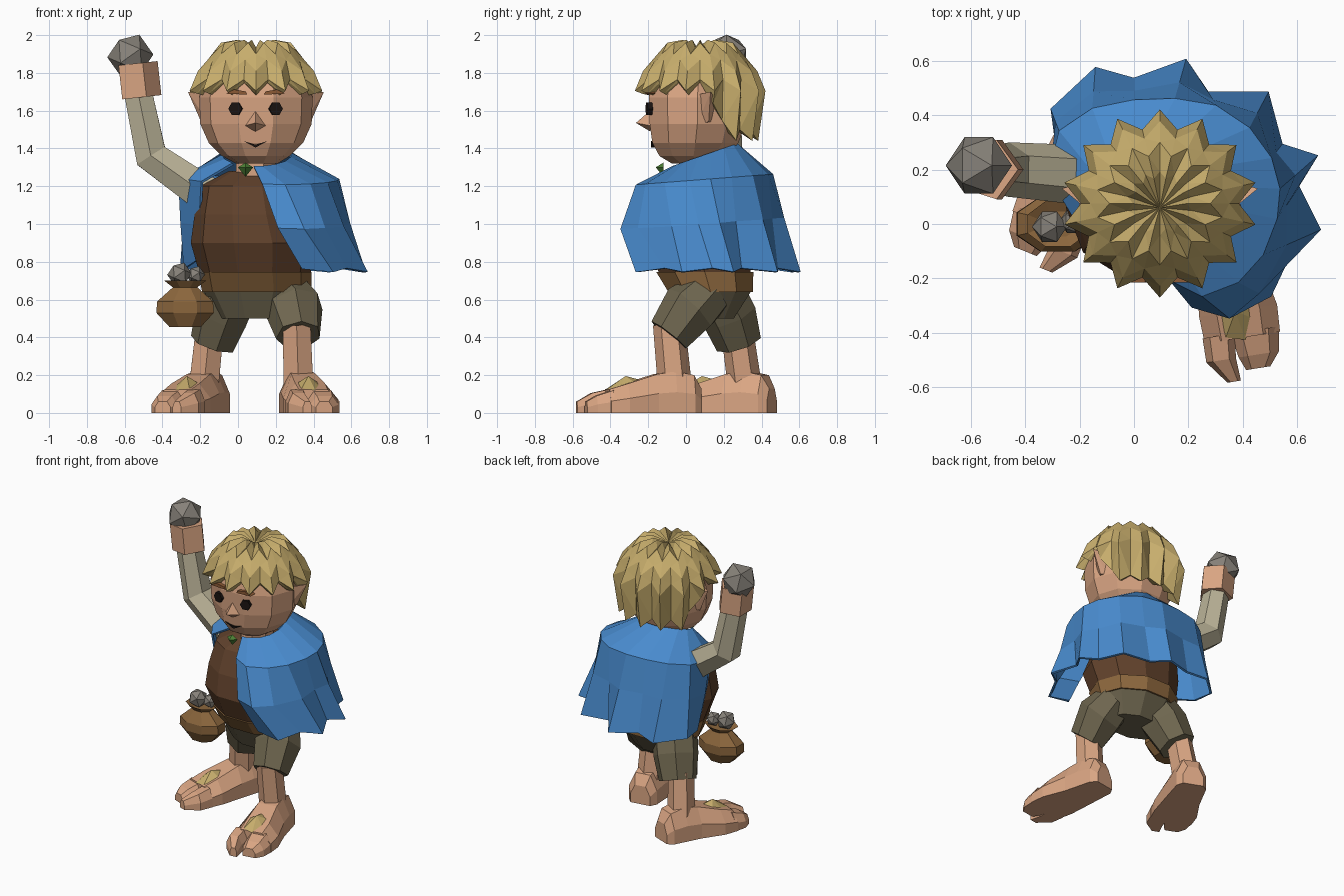
import bpy, bmesh
from math import sin, cos, pi, radians
from mathutils import Vector, Matrix

if "Cube" in bpy.data.objects:
    bpy.data.objects.remove(bpy.data.objects["Cube"])


def mat(name, hexcol):
    m = bpy.data.materials.new(name)
    lin = [((int(hexcol[i:i + 2], 16) / 255) ** 2.2) for i in (0, 2, 4)]
    m.diffuse_color = (*lin, 1)
    m.use_nodes = True
    m.node_tree.nodes["Principled BSDF"].inputs["Base Color"].default_value = m.diffuse_color
    return m


SKIN, HAIR, BLUE = mat("skin", "D9A482"), mat("hair", "C6AC6C"), mat("cape_blue", "4A8ACD")
VEST, BELT, CLOTH = mat("vest_brown", "60432F"), mat("leather", "8A663F"), mat("trousers", "6E6650")
SHIRT, STONE, DARK = mat("shirt", "B9B196"), mat("stone", "858078"), mat("dark", "201A18")
GREEN, BROWN = mat("green", "4E8038"), mat("brow_brown", "8A5A38")


def finish(name, bm, m):
    bmesh.ops.recalc_face_normals(bm, faces=bm.faces)
    me = bpy.data.meshes.new(name)
    bm.to_mesh(me)
    bm.free()
    ob = bpy.data.objects.new(name, me)
    bpy.context.collection.objects.link(ob)
    me.materials.append(m)
    return ob


def skin_rings(name, rings, m, closed=True, caps=True):
    """Bridge successive point rings with quads."""
    bm = bmesh.new()
    vs = [[bm.verts.new(p) for p in r] for r in rings]
    n = len(vs[0])
    for a, b in zip(vs, vs[1:]):
        for i in range(n if closed else n - 1):
            j = (i + 1) % n
            bm.faces.new((a[i], a[j], b[j], b[i]))
    if caps:
        bm.faces.new(vs[0])
        bm.faces.new(vs[-1])
    return finish(name, bm, m)


def lathe(name, levels, n, m):
    """Levels are (x, y, z, rx, ry); a flat side faces the front."""
    ang = [2 * pi * (i + 0.5) / n - pi / 2 for i in range(n)]
    return skin_rings(name, [[(x + rx * cos(a), y + ry * sin(a), z) for a in ang]
                             for x, y, z, rx, ry in levels], m)


def tube(name, pts, n, m):
    """Points are (x, y, z, radius)."""
    ps = [Vector(p[:3]) for p in pts]
    rings = []
    for i, p in enumerate(ps):
        d = (ps[min(i + 1, len(ps) - 1)] - ps[max(i - 1, 0)]).normalized()
        u = d.cross(Vector((0, 1, 0))).normalized()
        v = d.cross(u)
        rings.append([p + pts[i][3] * (u * cos(2 * pi * (k + .5) / n) + v * sin(2 * pi * (k + .5) / n))
                      for k in range(n)])
    return skin_rings(name, rings, m)


def hull(name, pts, m):
    bm = bmesh.new()
    for p in pts:
        bm.verts.new(p)
    bmesh.ops.convex_hull(bm, input=bm.verts)
    return finish(name, bm, m)


def rock(name, loc, r):
    bm = bmesh.new()
    bmesh.ops.create_icosphere(bm, subdivisions=1, radius=r, matrix=Matrix.Translation(loc) @ Matrix.Rotation(.4, 4, 'Y'))
    return finish(name, bm, STONE)


# Torso, belt and hips
lathe("vest", [(.09, .10, .74, .295, .255), (.08, .06, .90, .33, .28),
               (.06, .07, 1.05, .29, .26), (.05, .09, 1.20, .25, .21), (.08, .12, 1.28, .13, .12)], 10, VEST)
lathe("belt", [(.10, .13, .64, .29, .235), (.09, .10, .745, .30, .27)], 10, BELT)
lathe("hips", [(.10, .12, .50, .20, .14), (.10, .13, .65, .285, .23)], 10, CLOTH)
lathe("neck", [(.08, .08, 1.2, .10, .12), (.1, .08, 1.38, .12, .12)], 8, SKIN)

# Legs
tube("left_trouser_leg", [(.25, .13, .64, .13), (.30, .02, .55, .155), (.32, -.09, .41, .12)], 7, CLOTH)
tube("right_trouser_leg", [(-.03, .17, .64, .15), (-.08, .23, .52, .15), (-.13, .28, .37, .125)], 7, CLOTH)
tube("left_shin", [(.31, -.09, .47, .085), (.32, -.06, .15, .09)], 6, SKIN)
tube("right_shin", [(-.15, .27, .44, .085), (-.18, .31, .15, .09)], 6, SKIN)


# Feet: cross-sections (distance, centre offset, half width, height) run from heel to toe
def foot(side, heel, turn, flip):
    M = Matrix.Translation(heel) @ Matrix.Rotation(radians(turn), 4, 'Z') @ Matrix.Diagonal((flip, 1, 1, 1))

    def part(name, secs):
        prof = [(-1, 0), (1, 0), (1, .5), (.55, 1), (-.55, 1), (-1, .5)]
        skin_rings(name, [[M @ Vector((c + w * a, -t, h * b)) for a, b in prof] for t, c, w, h in secs], SKIN)
    part(side + "_foot", [(0, 0, .07, .13), (.04, 0, .10, .20), (.14, 0, .11, .22), (.24, 0, .12, .205),
                          (.40, .01, .145, .155), (.50, .01, .14, .125)])
    part(side + "_big_toe", [(.48, -.075, .06, .125), (.57, -.08, .055, .105), (.655, -.045, .025, .06)])
    part(side + "_toes", [(.48, .06, .09, .12), (.57, .06, .075, .09), (.62, .05, .045, .06)])
    tuft = [(0, -.30, .17), (-.06, -.38, .155), (.06, -.36, .16), (.065, -.44, .13),
            (-.05, -.49, .13), (.02, -.51, .12), (0, -.40, .195)]
    hull(side + "_foot_hair", [M @ Vector(p) for p in tuft], HAIR)


foot("left", (.31, .075, 0), 9, 1)
foot("right", (-.12, .455, 0), -22, -1)

# Raised arm holding a stone
tube("raised_sleeve", [(-.06, .16, 1.10, .12), (-.19, .18, 1.17, .11), (-.46, .20, 1.36, .10), (-.53, .20, 1.70, .085)], 6, SHIRT)
tube("raised_hand", [(-.52, .20, 1.67, .115), (-.54, .20, 1.85, .115)], 5, SKIN)
rock("held_stone", (-.57, .215, 1.89), .122)

# Pouch with stones
lathe("pouch", [(-.28, 0, .455, .09, .07), (-.28, 0, .53, .165, .11), (-.28, 0, .59, .16, .11),
                (-.28, 0, .665, .07, .06), (-.28, 0, .70, .12, .09), (-.28, 0, .68, .08, .05)], 8, BELT)
rock("pouch_stone_a", (-.31, -.01, .735), .065)
rock("pouch_stone_b", (-.225, .01, .73), .05)

# Cape: neck, shoulder, middle and hem rows from left front edge round the back to the right
shoulder = [(.13, -.20), (.25, -.26), (.38, -.21), (.47, -.11), (.52, .02), (.53, .13), (.50, .24), (.42, .35),
            (.30, .43), (.15, .455), (0, .45), (-.15, .42), (-.27, .34), (-.31, .18), (-.19, -.02)]
hem = [(.34, -.25), (.50, -.26), (.57, -.11), (.68, -.02), (.60, .14), (.67, .25), (.54, .29), (.49, .48),
       (.27, .48), (.19, .60), (0, .53), (-.14, .57), (-.30, .42), (-.28, .28), (-.22, .16)]
rows = [[], [], [], []]
for i, (s, h) in enumerate(zip(shoulder, hem)):
    a = radians(-105 + 330 * i / 14 + (10 if i < 1 else 0))
    b = (s[1] + .3) / .75
    rows[0].append((.10 + .18 * cos(a), .10 + .17 * sin(a), 1.36 + .06 * sin(a)))
    rows[1].append((*s, 1.20 + .06 * b))
    rows[2].append((s[0] * .6 + h[0] * .4, s[1] * .6 + h[1] * .4 - (.08 if i < 3 else 0), .97 + .06 * b))
    rows[3].append((*h, .745 + (.02 if i % 2 == 0 else 0) + max(0, i - 12) * .02))
cape = skin_rings("cape", rows, BLUE, closed=False, caps=False)
sol = cape.modifiers.new("thickness", 'SOLIDIFY')
sol.thickness, sol.offset = .015, 0
hull("clasp", [(.0, -.12, 1.30), (.08, -.12, 1.30), (.04, -.12, 1.325), (.04, -.12, 1.25), (.04, -.16, 1.30)], GREEN)

# Head and face
lathe("head", [(.10, .05, 1.32, .11, .13), (.095, .04, 1.36, .18, .19), (.095, .05, 1.43, .25, .24),
               (.095, .06, 1.53, .295, .265), (.095, .06, 1.67, .30, .27), (.095, .07, 1.80, .27, .25),
               (.095, .07, 1.90, .15, .15)], 10, SKIN)
hull("nose", [(.035, -.185, 1.52), (.15, -.185, 1.52), (.092, -.19, 1.60), (.092, -.19, 1.49), (.092, -.265, 1.535)], SKIN)
for s, side in ((-1, "right"), (1, "left")):
    x = .093 + s * .103
    eye = lathe(side + "_eye", [(0, 0, 0, .037, .037), (0, 0, .025, .037, .037)], 6, DARK)
    eye.matrix_world = Matrix.Translation((x, -.183, 1.61)) @ Matrix.Rotation(s * .22, 4, 'Z') @ Matrix.Rotation(pi / 2, 4, 'X')
    hull(side + "_brow", [(x + s * dx, -.195 + dy, 1.69 + dz) for dx, dz in ((-.06, -.005), (-.05, .012), (.01, .022), (.055, .0))
                          for dy in (-.02, .03)], BROWN)
    hull(side + "_ear", [(.095 + s * dx, y, z) for dx, y, z in
                         ((.25, .04, 1.68), (.25, .06, 1.53), (.26, .16, 1.66), (.25, .14, 1.54), (.29, .12, 1.54), (.36, .13, 1.70))], SKIN)
    hull(side + "_mouth", [(.093 + s * dx, y, z) for dx, z in ((0, 1.405), (0, 1.42), (.065, 1.44)) for y in (-.185, -.15)], DARK)

# Spiky hair cap, longer at the back
N = 28
rings = [[(.095, .06, 1.93)] * N]
for k, (r, z, jag, drop) in enumerate([(.11, 1.955, .012, .02), (.21, 1.93, .025, .03), (.285, 1.84, .03, .03),
                                       (.325, 1.735, .035, .03), (.30, 1.72, .02, .03)]):
    ring = []
    for i in range(N):
        a = 2 * pi * i / N + pi / 2
        tip = 1 if i % 2 == 0 else -1
        back = min(1, max(0, (sin(a) - .15) / .35))
        fall = (0, 0, 0, 0, .25)[k] * back
        ring.append((.095 + (r + jag * tip) * cos(a), .075 + (r + jag * tip) * .96 * sin(a), z - drop * tip - fall))
    rings.append(ring)
rings.append([(.095, .08, 1.62)] * N)
hair = skin_rings("hair", rings, HAIR, caps=False)
bm = bmesh.new()
bm.from_mesh(hair.data)
bmesh.ops.remove_doubles(bm, verts=bm.verts, dist=.0001)
bmesh.ops.triangulate(bm, faces=bm.faces)
bmesh.ops.recalc_face_normals(bm, faces=bm.faces)
bm.to_mesh(hair.data)
bm.free()
